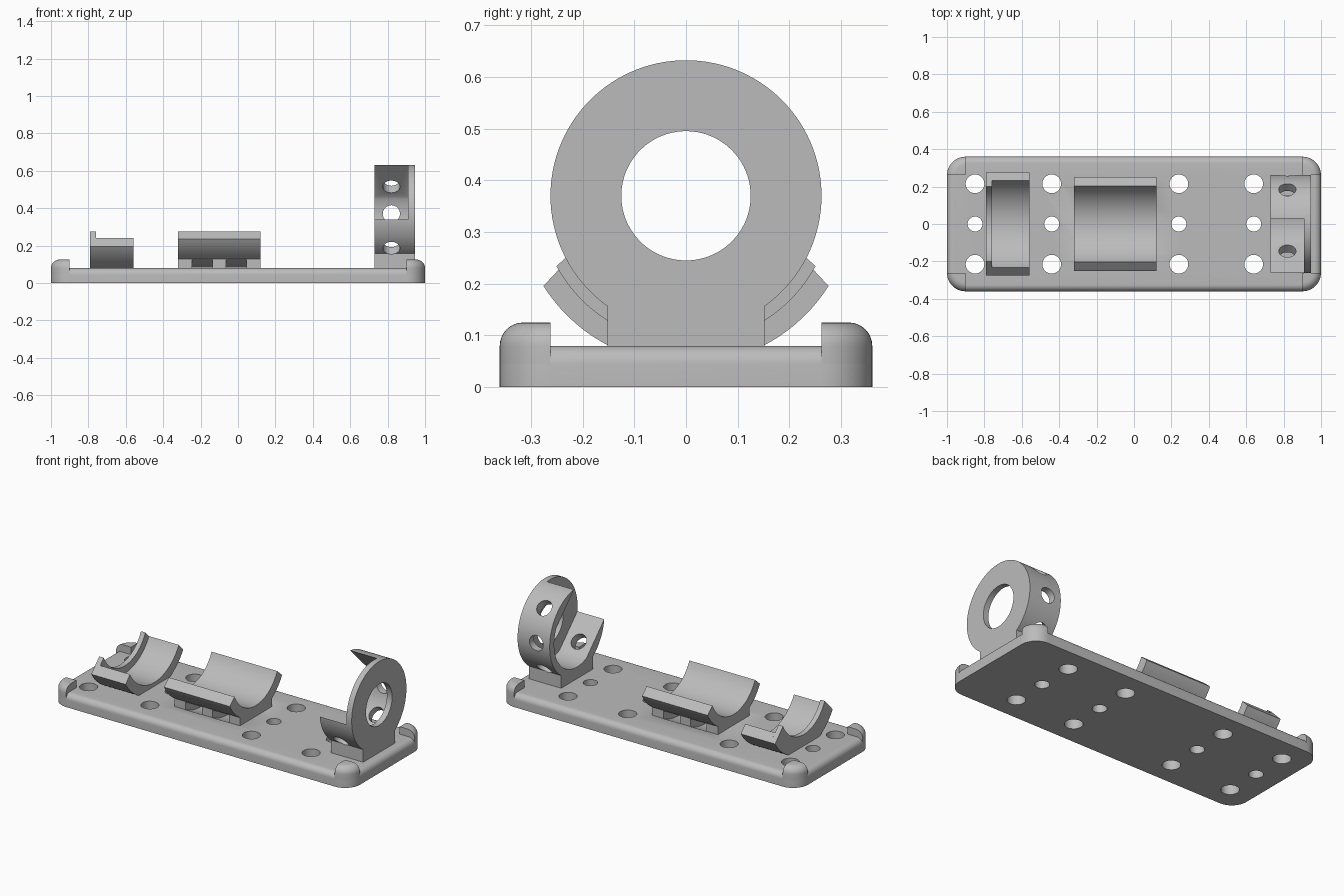
import bpy, bmesh
from math import sin, cos, radians, sqrt, pi, asin, degrees
from mathutils import Matrix, Vector

cube = bpy.data.objects.get("Cube")
if cube:
    bpy.data.objects.remove(cube, do_unlink=True)

grey = bpy.data.materials.new("plain_grey")
grey.use_nodes = True
COLOUR = (0.5, 0.5, 0.5, 1)
grey.diffuse_color = COLOUR
grey.node_tree.nodes["Principled BSDF"].inputs["Base Color"].default_value = COLOUR

AXIS = 0.37      # height of the tube axis shared by ring and cradles


def finish(name, bm):
    bmesh.ops.recalc_face_normals(bm, faces=bm.faces)
    mesh = bpy.data.meshes.new(name)
    bm.to_mesh(mesh)
    bm.free()
    mesh.materials.append(grey)
    obj = bpy.data.objects.new(name, mesh)
    bpy.context.collection.objects.link(obj)
    return obj


def loft(name, rings):
    """Skin matching rings of points and cap both ends."""
    bm = bmesh.new()
    loops = [[bm.verts.new(p) for p in ring] for ring in rings]
    for a, b in zip(loops, loops[1:]):
        for i in range(len(a)):
            j = (i + 1) % len(a)
            bm.faces.new((a[i], a[j], b[j], b[i]))
    bm.faces.new(loops[0])
    bm.faces.new(loops[-1])
    return finish(name, bm)


def prism(name, profile, x0, x1):
    return loft(name, [[(x, y, z) for y, z in profile] for x in (x0, x1)])


def box(name, x0, x1, y0, y1, z0, z1):
    return prism(name, [(y0, z0), (y1, z0), (y1, z1), (y0, z1)], x0, x1)


def arc(r, a0, a1, steps=48):
    angles = [radians(a0 + (a1 - a0) * i / steps) for i in range(steps + 1)]
    return [(r * cos(a), AXIS + r * sin(a)) for a in angles]


def rod(name, start, direction, r, length):
    bm = bmesh.new()
    turn = Vector(direction).to_track_quat('Z', 'Y').to_matrix().to_4x4()
    mid = Vector(start) + Vector(direction) * length / 2
    bmesh.ops.create_cone(bm, cap_ends=True, segments=40, radius1=r, radius2=r,
                          depth=length, matrix=Matrix.Translation(mid) @ turn)
    return finish(name, bm)


def cut(obj, cutters, keep=False):
    for cutter in cutters:
        mod = obj.modifiers.new("cut", 'BOOLEAN')
        mod.operation, mod.solver, mod.object = 'DIFFERENCE', 'EXACT', cutter
        bpy.context.view_layer.objects.active = obj
        bpy.ops.object.modifier_apply(modifier=mod.name)
        if not keep:
            bpy.data.objects.remove(cutter, do_unlink=True)


def slab(name, z0, z1, fillet):
    """Rounded rectangle with a rounded top edge."""
    levels = [(0, z0)]
    for i in range(9):
        t = i / 8 * pi / 2
        levels.append((fillet * (1 - cos(t)), z1 - fillet + fillet * sin(t)))
    rings = []
    for inset, z in levels:
        ring = []
        for k, (sx, sy) in enumerate([(1, 1), (-1, 1), (-1, -1), (1, -1)]):
            for i in range(13):
                a = (k + i / 12) * pi / 2
                ring.append((sx * 0.9 + (0.1 - inset) * cos(a),
                             sy * 0.26 + (0.1 - inset) * sin(a), z))
        rings.append(ring)
    return loft(name, rings)


# Base plate with rows of screw holes
base = slab("base_plate", 0, 0.08, 0.035)
holes = []
for x in (-0.85, -0.44, 0.24, 0.64):
    for y, r in ((-0.215, 0.05), (0, 0.04), (0.215, 0.05)):
        holes.append(rod("hole", (x, y, -0.1), (0, 0, 1), r, 0.4))
cut(base, holes)

# Raised corner bumpers
bumpers = slab("corner_bumpers", 0.04, 0.125, 0.045)
cut(bumpers, [box("gap", -0.9, 0.9, -1, 1, -1, 1),
              box("gap", -2, 2, -0.262, 0.262, -1, 1)])


# Open troughs with sloped rims
def trough(name, x0, x1, outer, outer_angle, inner, inner_angle):
    profile = arc(outer, -180 - outer_angle, outer_angle)
    profile += arc(inner, inner_angle, -180 - inner_angle)
    return prism(name, profile, x0, x1)


end_cradle = trough("end_cradle", -0.76, -0.56, 0.326, -32.3, 0.267, -29)
end_lip = trough("end_cradle_lip", -0.79, -0.76, 0.326, -32.3, 0.221, -25.4)
cradle = trough("middle_cradle", -0.32, 0.12, 0.285, -28.5, 0.225, -24.9)
foot = box("middle_cradle_foot", -0.32, 0.12, -0.152, 0.152, 0.07, 0.13)

# Curved strap slots under the middle cradle
band = arc(0.288, -150, -30) + arc(0.328, -30, -150)
slots = [prism("slot", band, x, x + 0.11) for x in (-0.245, -0.065)]
cut(base, slots, keep=True)
cut(foot, slots)

# End ring on its foot, with end wall, slanted side opening and radial holes
side = degrees(asin(0.152 / 0.262))
ring = prism("end_ring", arc(0.262, side - 90, 270 - side, 96)
             + [(-0.152, 0.07), (0.152, 0.07)], 0.73, 0.945)
half, bore = 0.205, 0.219
spread = degrees(asin(half / bore))
pocket = arc(bore, -45 - spread, -45 + spread)
for v in (half, -half):
    u = 0.5
    pocket.append(((v - u) / sqrt(2), AXIS + (u + v) / sqrt(2)))
cutters = [prism("pocket", pocket, 0.6, 0.91),
           prism("end_opening", arc(0.125, 0, 357, 80), 0.85, 1.1)]
for angle in (-45, 0, 45, 225):
    a = radians(angle)
    cutters.append(rod("radial_hole", (0.82, 0.15 * cos(a), AXIS + 0.15 * sin(a)),
                       (0, cos(a), sin(a)), 0.046, 0.16))
cut(ring, cutters)

# Smooth curved faces, keep hard edges
for obj in (base, bumpers, end_cradle, end_lip, cradle, foot, ring):
    bpy.ops.object.select_all(action='DESELECT')
    obj.select_set(True)
    bpy.context.view_layer.objects.active = obj
    bpy.ops.object.shade_smooth_by_angle(angle=radians(30))
